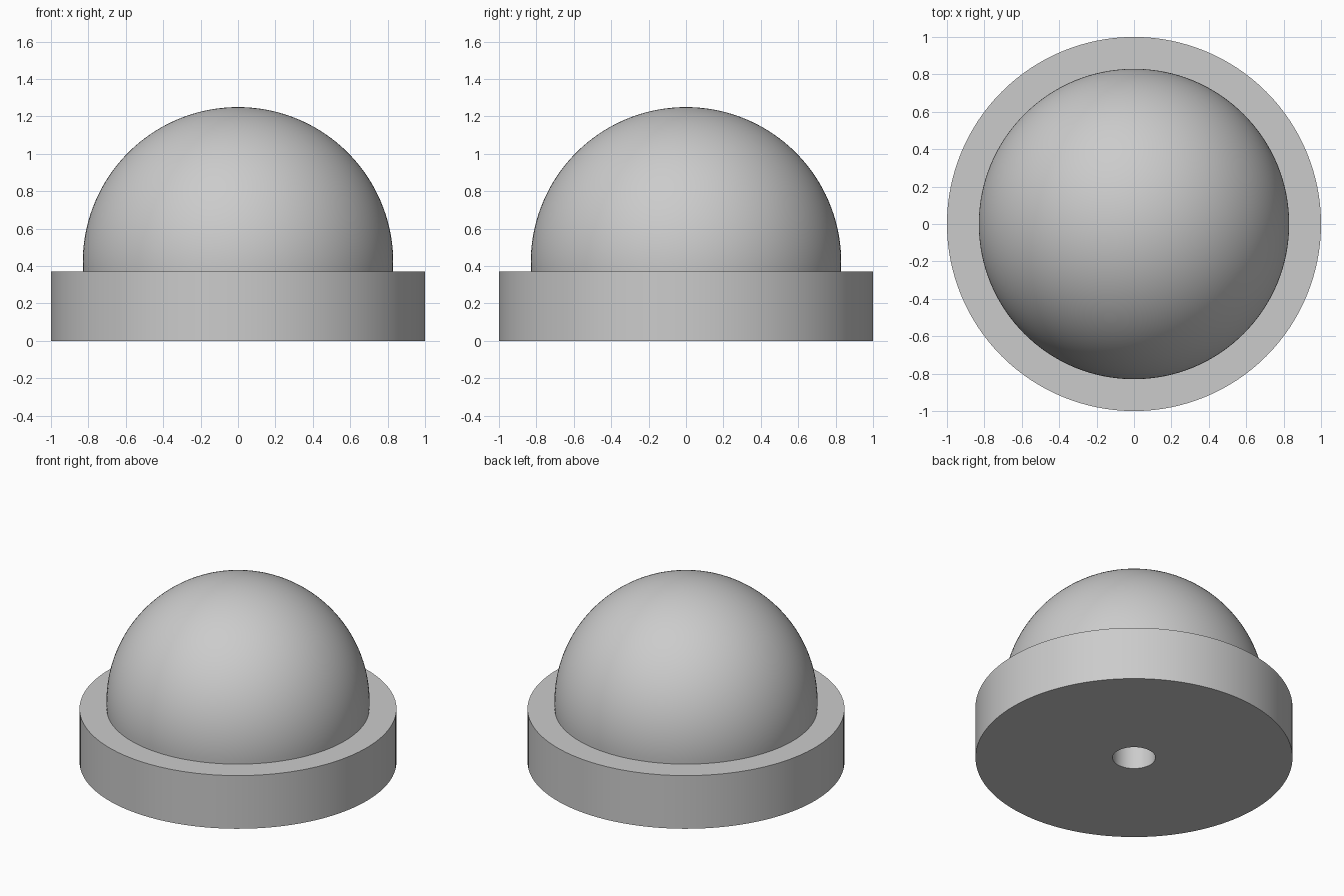
import bpy
import bmesh
from math import sin, cos, asin, pi, radians

SEGMENTS = 128
BASE_TOP = 0.37
DOME_RADIUS = 0.83
DOME_CENTRE = 0.42
HOLE_RADIUS = 0.135

if "Cube" in bpy.data.objects:
    bpy.data.objects.remove(bpy.data.objects["Cube"])

grey = bpy.data.materials.new("plain grey")
grey.use_nodes = True
grey.diffuse_color = (0.6, 0.6, 0.6, 1)
grey.node_tree.nodes["Principled BSDF"].inputs["Base Color"].default_value = (0.6, 0.6, 0.6, 1)


def lathe(name, profile):
    """Spin a (radius, height) profile around the z axis."""
    bm = bmesh.new()
    verts = [bm.verts.new((r, 0, z)) for r, z in profile]
    edges = [bm.edges.new(pair) for pair in zip(verts, verts[1:])]
    bmesh.ops.spin(bm, geom=verts + edges, cent=(0, 0, 0), axis=(0, 0, 1),
                   angle=2 * pi, steps=SEGMENTS, use_duplicate=False)
    bmesh.ops.remove_doubles(bm, verts=bm.verts, dist=0.0001)
    bmesh.ops.recalc_face_normals(bm, faces=bm.faces)
    mesh = bpy.data.meshes.new(name)
    bm.to_mesh(mesh)
    bm.free()
    mesh.materials.append(grey)
    obj = bpy.data.objects.new(name, mesh)
    bpy.context.collection.objects.link(obj)
    bpy.ops.object.select_all(action="DESELECT")
    obj.select_set(True)
    bpy.context.view_layer.objects.active = obj
    bpy.ops.object.shade_smooth_by_angle(angle=radians(30))
    return obj


# Round base with a blind hole in the underside
lathe("base", [(0, BASE_TOP), (1, BASE_TOP), (1, 0), (HOLE_RADIUS, 0),
               (HOLE_RADIUS, BASE_TOP - 0.02), (0, BASE_TOP - 0.02)])

# Dome: slightly more than a half sphere, closed where it meets the base
start = asin((BASE_TOP - DOME_CENTRE) / DOME_RADIUS)
rings = 48
angles = [start + (pi / 2 - start) * i / rings for i in range(rings + 1)]
arc = [(DOME_RADIUS * cos(a), DOME_CENTRE + DOME_RADIUS * sin(a)) for a in angles]
lathe("dome", [(0, BASE_TOP)] + arc)
